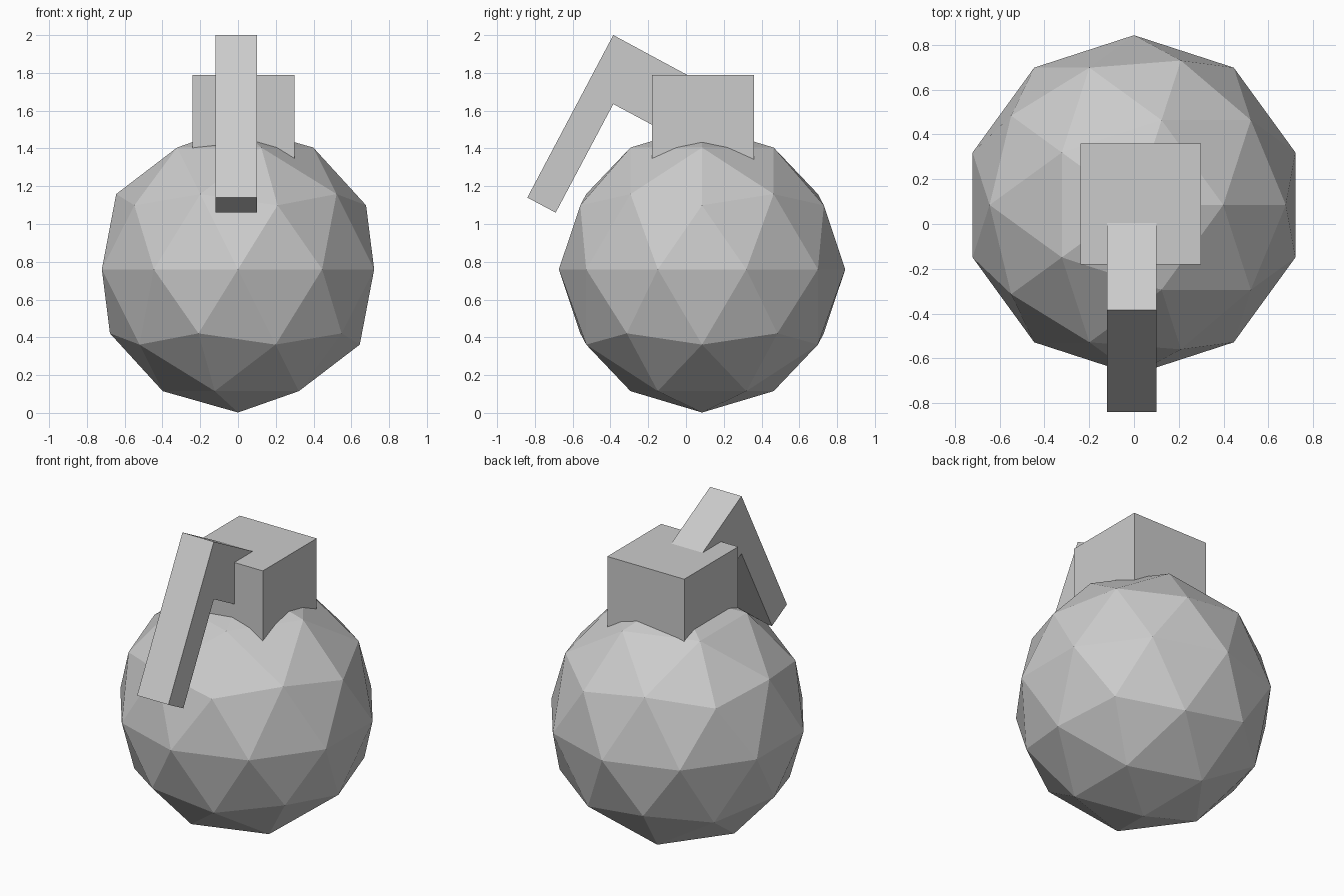
import bpy, bmesh
from mathutils import Matrix, Vector

if "Cube" in bpy.data.objects:
    bpy.data.objects.remove(bpy.data.objects["Cube"], do_unlink=True)

# One plain grey for every part
grey = bpy.data.materials.new("grey")
grey.use_nodes = True
GREY = (0.6, 0.6, 0.6, 1)
grey.diffuse_color = GREY
grey.node_tree.nodes["Principled BSDF"].inputs["Base Color"].default_value = GREY


def add_part(name, bm):
    bmesh.ops.recalc_face_normals(bm, faces=bm.faces)
    mesh = bpy.data.meshes.new(name)
    bm.to_mesh(mesh)
    bm.free()
    mesh.materials.append(grey)
    obj = bpy.data.objects.new(name, mesh)
    bpy.context.collection.objects.link(obj)
    return obj


# Faceted round body
bm = bmesh.new()
bmesh.ops.create_icosphere(bm, subdivisions=2, radius=0.758,
                           matrix=Matrix.Translation((0, 0.085, 0.76)))
add_part("body", bm)

# Square cap sunk into the top of the body
bm = bmesh.new()
bmesh.ops.create_cube(bm, size=0.54,
                      matrix=Matrix.Translation((0.03, 0.09, 1.52)))
add_part("cap", bm)

# Bent lever: side profile (y, z) extruded across x, rooted inside the cap
profile = [(-0.84, 1.14), (-0.385, 2.0), (0.005, 1.79), (-0.03, 1.445),
           (-0.385, 1.635), (-0.69, 1.06)]
bm = bmesh.new()
side = bm.faces.new([bm.verts.new((-0.12, y, z)) for y, z in profile])
ext = bmesh.ops.extrude_face_region(bm, geom=[side])
bmesh.ops.translate(bm, vec=Vector((0.22, 0, 0)),
                    verts=[v for v in ext["geom"] if isinstance(v, bmesh.types.BMVert)])
add_part("lever", bm)
